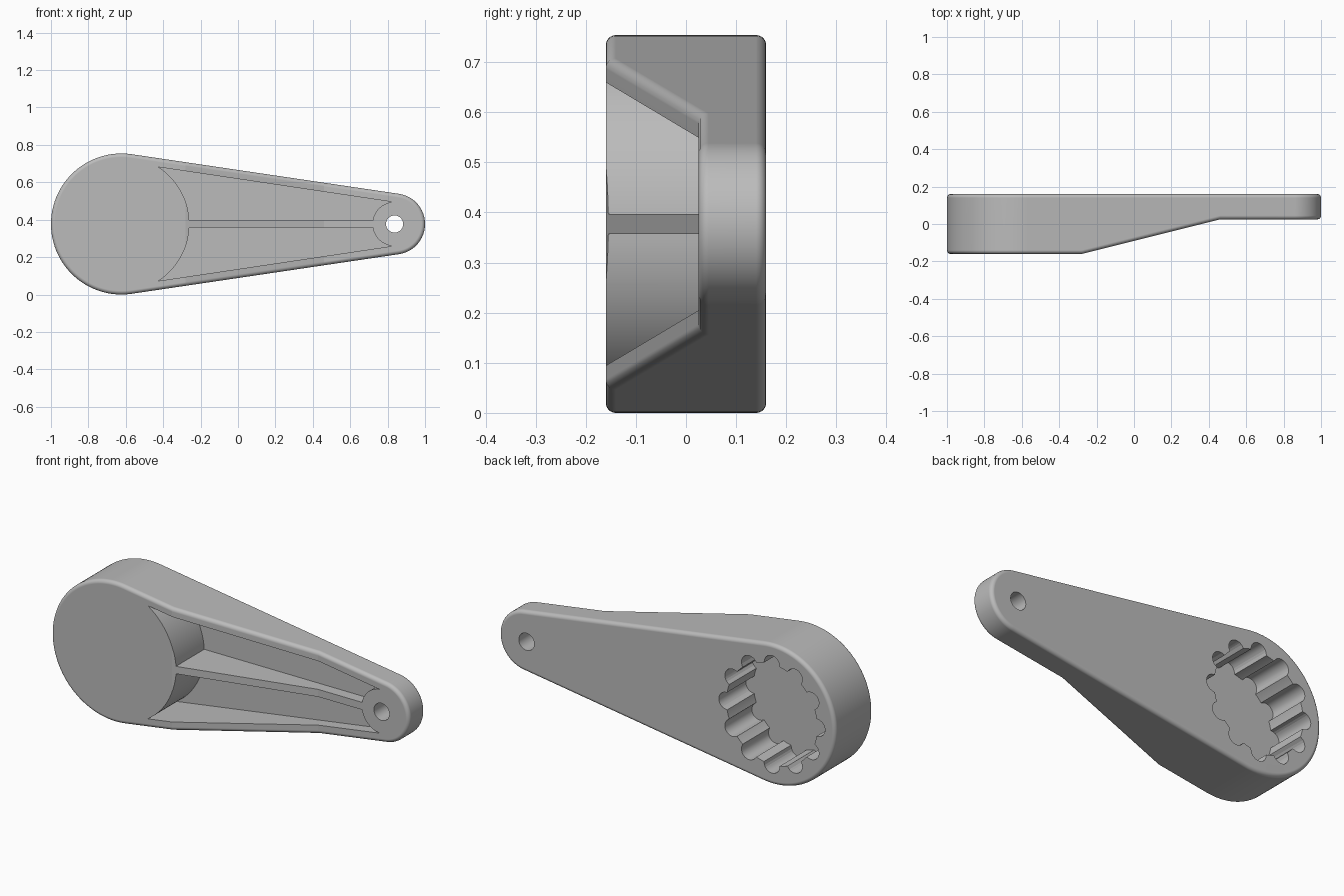
import bpy, bmesh, math
from mathutils import Vector

if "Cube" in bpy.data.objects:
    bpy.data.objects.remove(bpy.data.objects["Cube"])

ZC = 0.377                      # height of the centre line
BIG_X, BIG_R = -0.623, 0.377    # socket end
TIP_X, TIP_R = 0.837, 0.163     # tip end
FRONT, BACK, THIN = -0.16, 0.16, 0.025
RAMP = (-0.28, 0.46)            # start and end of the sloped front


def arc(cx, r, start, end, n):
    """Points on an arc about the centre line, angles in degrees."""
    angles = [math.radians(start + (end - start) * i / n) for i in range(n + 1)]
    return [(cx + r * math.cos(a), ZC + r * math.sin(a)) for a in angles]


def prism(name, points, y0, y1, cuts=()):
    """Extrude an x-z outline along y, optionally split at some x values."""
    bm = bmesh.new()
    face = bm.faces.new([bm.verts.new((x, y0, z)) for x, z in points])
    new = bmesh.ops.extrude_face_region(bm, geom=[face])["geom"]
    for v in new:
        if isinstance(v, bmesh.types.BMVert):
            v.co.y = y1
    for x in cuts:
        bmesh.ops.bisect_plane(bm, geom=bm.verts[:] + bm.edges[:] + bm.faces[:],
                               plane_co=Vector((x, 0, 0)), plane_no=Vector((1, 0, 0)))
    # lower the front along the ramp
    if cuts:
        for v in bm.verts:
            if v.co.y < 0:
                t = (v.co.x - cuts[0]) / (cuts[1] - cuts[0])
                v.co.y = y0 + (THIN - y0) * min(1, max(0, t))
    bmesh.ops.recalc_face_normals(bm, faces=bm.faces[:])
    mesh = bpy.data.meshes.new(name)
    bm.to_mesh(mesh)
    bm.free()
    obj = bpy.data.objects.new(name, mesh)
    bpy.context.collection.objects.link(obj)
    return obj


def apply(obj, mod):
    bpy.ops.object.modifier_apply(modifier=mod.name)


# tapered lever body: two round ends joined by tangent lines
tilt = math.degrees(math.acos((BIG_R - TIP_R) / (TIP_X - BIG_X)))
outline = arc(BIG_X, BIG_R, tilt, 360 - tilt, 72) + arc(TIP_X, TIP_R, -tilt, tilt, 48)
lever = prism("lever_handle", outline, FRONT, BACK, RAMP)
bpy.ops.object.select_all(action='DESELECT')
bpy.context.view_layer.objects.active = lever
lever.select_set(True)

# rounded rims
bevel = lever.modifiers.new("rim", 'BEVEL')
bevel.width = 0.02
bevel.segments = 8
bevel.limit_method = 'ANGLE'
bevel.angle_limit = math.radians(40)
bevel.use_clamp_overlap = False
apply(lever, bevel)

# two front pockets either side of the middle rib
POCKET_R, HUB_R, RIB = 0.363, 0.118, 0.02
low_big = math.degrees(math.asin(RIB / POCKET_R))
low_hub = 180 - math.degrees(math.asin(RIB / HUB_R))
upper = arc(BIG_X, POCKET_R, low_big, 57, 24) + arc(TIP_X, HUB_R, 95, low_hub, 16)
lower = [(x, 2 * ZC - z) for x, z in upper]
cutters = [prism("upper_pocket", upper, -0.4, 0.085),
           prism("lower_pocket", lower, -0.4, 0.085)]

# scalloped socket in the back
SOCKET_R, LOBE_R, LOBES, STEPS = 0.27, 0.046, 12, 24
socket = []
for i in range(LOBES * STEPS):
    off = math.radians((i % STEPS - STEPS / 2) * 360 / (LOBES * STEPS))
    a = 2 * math.pi * i / (LOBES * STEPS) + math.pi / LOBES
    inside = LOBE_R ** 2 - (SOCKET_R * math.sin(off)) ** 2
    r = SOCKET_R
    if inside > 0:
        r = max(r, SOCKET_R * math.cos(off) + math.sqrt(inside))
    a -= 2 * math.pi / LOBES * 0
    socket.append((BIG_X + r * math.cos(a + math.pi / LOBES - math.pi / LOBES * 2 + math.pi / LOBES),
                   ZC + r * math.sin(a)))
cutters.append(prism("socket", socket, -0.07, 0.4))

# through hole in the tip
cutters.append(prism("tip_hole", arc(TIP_X, 0.046, 0, 348.75, 31), -0.4, 0.4))

for cutter in cutters:
    cutter.hide_render = True
    cut = lever.modifiers.new("cut", 'BOOLEAN')
    cut.operation = 'DIFFERENCE'
    cut.solver = 'EXACT'
    cut.object = cutter
    apply(lever, cut)
    bpy.data.objects.remove(cutter)

# plain grey plastic
grey = bpy.data.materials.new("grey_plastic")
grey.use_nodes = True
colour = (0.5, 0.5, 0.5, 1)
grey.diffuse_color = colour
grey.node_tree.nodes["Principled BSDF"].inputs["Base Color"].default_value = colour
lever.data.materials.clear()
lever.data.materials.append(grey)
for poly in lever.data.polygons:
    poly.material_index = 0

# smooth curves, crisp creases
bpy.ops.object.shade_smooth_by_angle(angle=math.radians(13))
normals = lever.modifiers.new("flat_faces", 'WEIGHTED_NORMAL')
normals.keep_sharp = True
